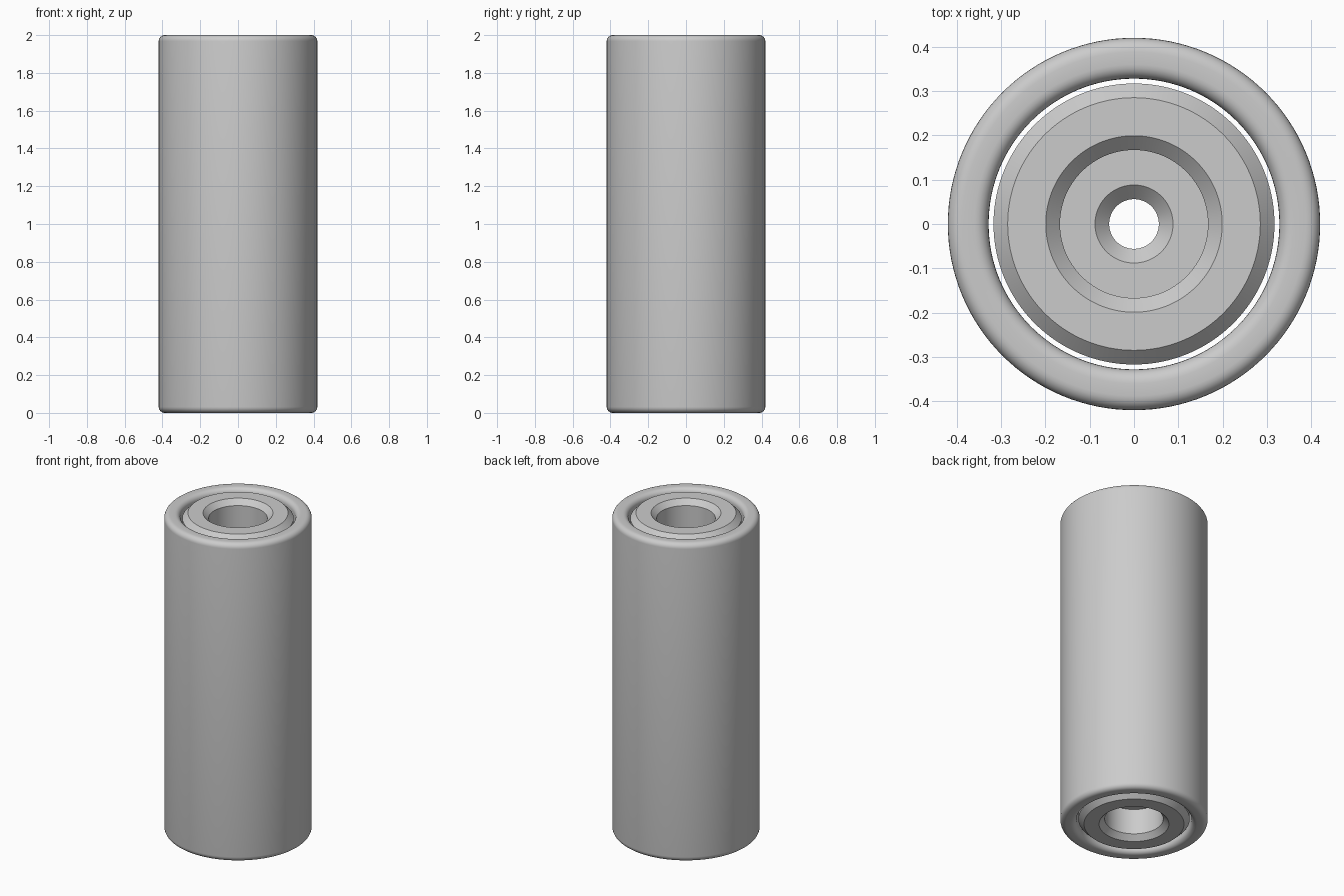
import bpy, bmesh, math

if "Cube" in bpy.data.objects:
    bpy.data.objects.remove(bpy.data.objects["Cube"], do_unlink=True)

HEIGHT = 2.0
SEGMENTS = 128
EDGE = 0.032          # size of every chamfer and fillet

grey = bpy.data.materials.new("light grey")
grey.use_nodes = True
color = (0.6, 0.6, 0.6, 1)
grey.diffuse_color = color
grey.node_tree.nodes["Principled BSDF"].inputs["Base Color"].default_value = color


def lathe(name, half_profile):
    """Revolve a closed profile: the upper half (radius, z) plus its mirror image."""
    mirrored = [(r, HEIGHT - z) for r, z in reversed(half_profile)]
    bm = bmesh.new()
    rings = []
    for r, z in half_profile + mirrored:
        ring = []
        for i in range(SEGMENTS):
            a = math.tau * i / SEGMENTS
            ring.append(bm.verts.new((r * math.cos(a), r * math.sin(a), z)))
        rings.append(ring)
    for k, ring in enumerate(rings):
        following = rings[(k + 1) % len(rings)]
        for i in range(SEGMENTS):
            j = (i + 1) % SEGMENTS
            bm.faces.new((ring[i], ring[j], following[j], following[i]))
    bmesh.ops.recalc_face_normals(bm, faces=bm.faces)
    mesh = bpy.data.meshes.new(name)
    bm.to_mesh(mesh)
    bm.free()
    obj = bpy.data.objects.new(name, mesh)
    bpy.context.collection.objects.link(obj)
    mesh.materials.append(grey)
    bpy.ops.object.select_all(action='DESELECT')
    obj.select_set(True)
    bpy.context.view_layer.objects.active = obj
    bpy.ops.object.shade_smooth_by_angle(angle=math.radians(30))
    return obj


def fillet(cx, start, steps=6):
    """Quarter circle under the top rim, turning from start degrees downwards."""
    angles = [math.radians(start - 90 * i / steps) for i in range(steps + 1)]
    return [(cx + EDGE * math.cos(a), HEIGHT - EDGE + EDGE * math.sin(a)) for a in angles]


# Outer sleeve: thick tube with rounded rims
outer, inner = 0.42, 0.328
lathe("outer_sleeve", fillet(inner + EDGE, 180) + fillet(outer - EDGE, 90))

# Inner core: chamfered cylinder, counterbored at both ends, drilled through
body, bore, hole = 0.317, 0.167, 0.056
floor = HEIGHT - EDGE - 0.16
lathe("inner_core", [
    (hole, floor - EDGE),
    (hole + EDGE, floor),
    (bore, floor),
    (bore, HEIGHT - EDGE),
    (bore + EDGE, HEIGHT),
    (body - EDGE, HEIGHT),
    (body, HEIGHT - EDGE),
])
